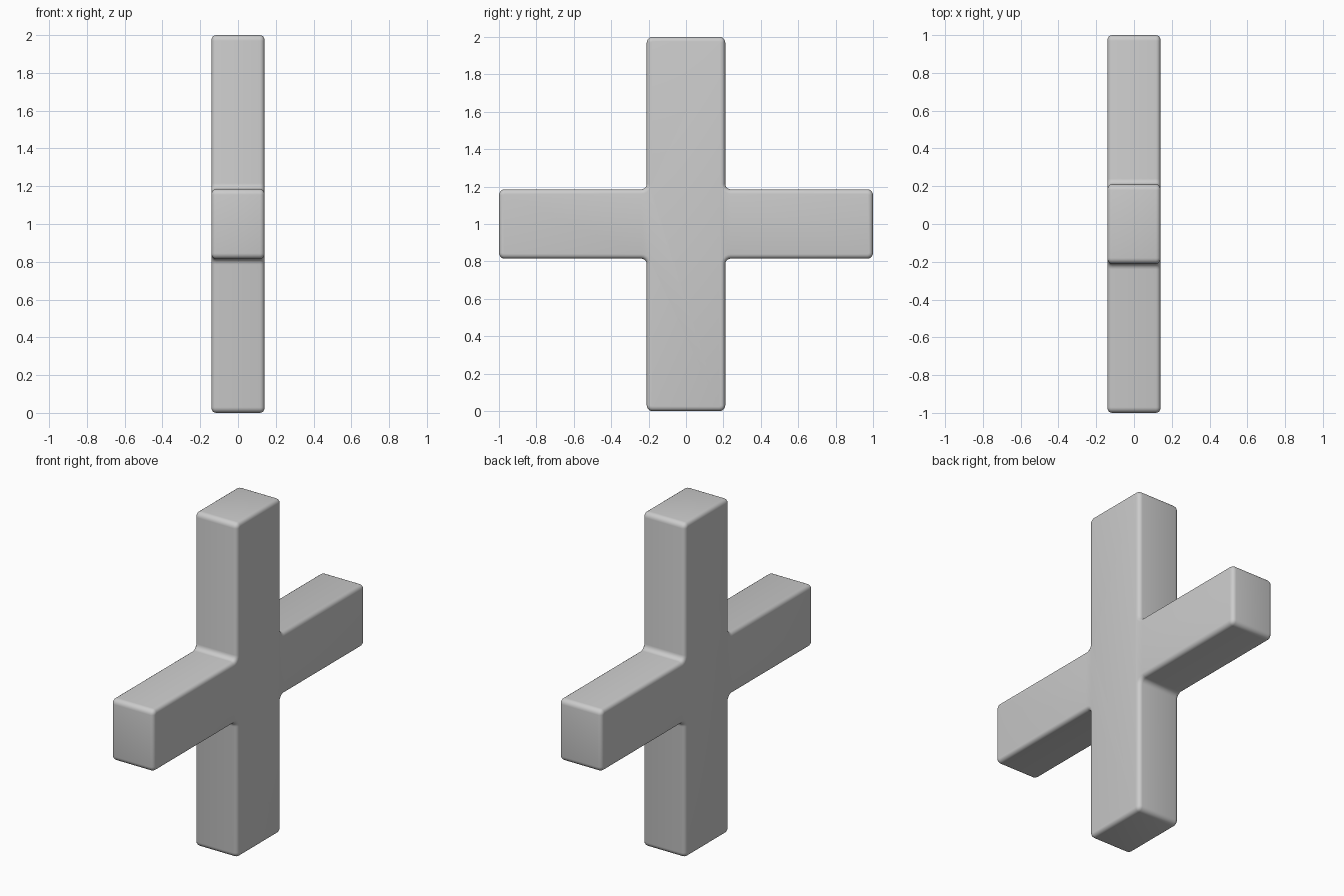
import bpy, bmesh, math

if "Cube" in bpy.data.objects:
    bpy.data.objects.remove(bpy.data.objects["Cube"])

DEPTH, POST, BAR, REACH, MID = 0.14, 0.21, 0.185, 1.0, 1.0  # half sizes, centre height
CORNER, RIM = 0.03, 0.024

# Cross outline in the y-z plane: one quarter, mirrored around the centre
quarter = [(REACH, BAR), (POST, BAR), (POST, REACH)]
outline = []
for sy, sz, step in ((1, 1, 1), (-1, 1, -1), (-1, -1, 1), (1, -1, -1)):
    outline += [(sy * y, sz * z) for y, z in quarter[::step]]

bm = bmesh.new()
face = bm.faces.new([bm.verts.new((-DEPTH, y, z + MID)) for y, z in outline])

# Round the outer corners and the inner fillets of the outline
bmesh.ops.bevel(bm, geom=bm.verts[:], offset=CORNER, offset_type='OFFSET',
                segments=5, profile=0.5, affect='VERTICES', clamp_overlap=False)

# Give the cross its thickness
out = bmesh.ops.extrude_face_region(bm, geom=bm.faces[:], use_keep_orig=True)
for v in out['geom']:
    if isinstance(v, bmesh.types.BMVert):
        v.co.x = DEPTH
bmesh.ops.recalc_face_normals(bm, faces=bm.faces[:])

# Soften the rims of both flat faces
rims = [e for e in bm.edges if abs(e.verts[0].co.x - e.verts[1].co.x) < 1e-5]
bmesh.ops.bevel(bm, geom=rims, offset=RIM, segments=4, profile=0.5,
                affect='EDGES', clamp_overlap=False)
bmesh.ops.recalc_face_normals(bm, faces=bm.faces[:])

mesh = bpy.data.meshes.new("rounded_cross")
bm.to_mesh(mesh)
bm.free()
cross = bpy.data.objects.new("rounded_cross", mesh)
bpy.context.collection.objects.link(cross)
bpy.context.view_layer.objects.active = cross
cross.select_set(True)
bpy.ops.object.shade_smooth_by_angle(angle=math.radians(35))
